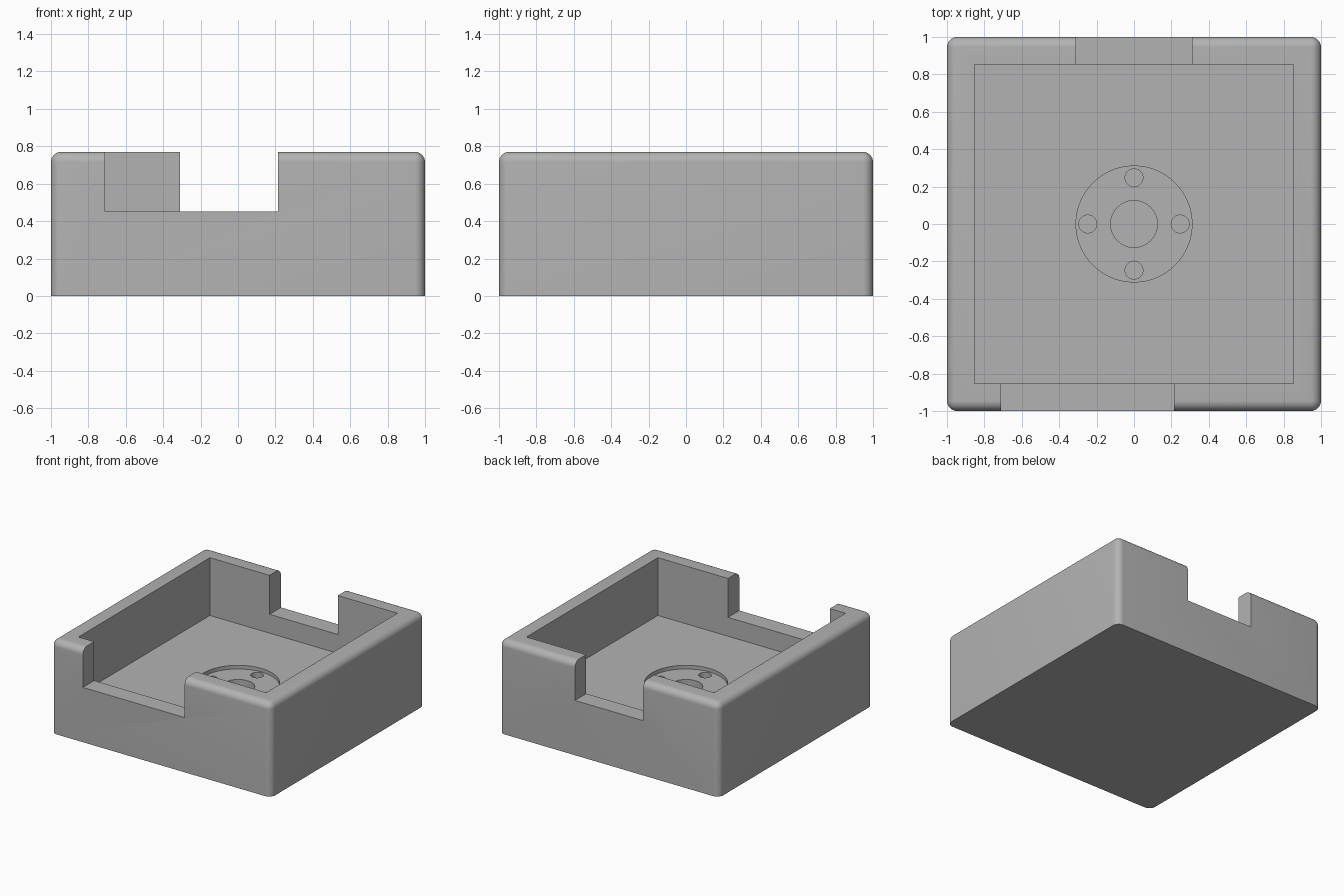
import bpy
import bmesh
import math
from mathutils import Matrix, Vector

cube = bpy.data.objects.get("Cube")
if cube:
    bpy.data.objects.remove(cube, do_unlink=True)

HEIGHT, INNER, FLOOR = 0.77, 0.853, 0.295
RECESS, HOLE_BOTTOM, SILL = 0.265, 0.2, 0.45
ABOVE = HEIGHT + 0.2

grey = bpy.data.materials.new("plain grey")
grey.use_nodes = True
colour = (0.45, 0.45, 0.45, 1)
grey.diffuse_color = colour
grey.node_tree.nodes["Principled BSDF"].inputs["Base Color"].default_value = colour


def add_object(name, bm):
    mesh = bpy.data.meshes.new(name)
    bm.to_mesh(mesh)
    bm.free()
    mesh.materials.append(grey)
    obj = bpy.data.objects.new(name, mesh)
    bpy.context.collection.objects.link(obj)
    return obj


def block(low, high):
    low, high = Vector(low), Vector(high)
    bm = bmesh.new()
    place = Matrix.Translation((low + high) / 2) @ Matrix.Diagonal((*(high - low), 1))
    bmesh.ops.create_cube(bm, size=1, matrix=place)
    return bm


def cylinder(x, y, radius, bottom, top, sides):
    bm = bmesh.new()
    bmesh.ops.create_cone(bm, cap_ends=True, segments=sides, radius1=radius,
                          radius2=radius, depth=top - bottom,
                          matrix=Matrix.Translation((x, y, (top + bottom) / 2)))
    return bm


def cut(target, bm):
    cutter = add_object("cutter", bm)
    cutter.hide_render = True
    mod = target.modifiers.new("cut", "BOOLEAN")
    mod.operation, mod.solver, mod.object = "DIFFERENCE", "EXACT", cutter
    bpy.context.view_layer.objects.active = target
    bpy.ops.object.modifier_apply(modifier=mod.name)
    bpy.data.objects.remove(cutter, do_unlink=True)


# Outer body: rounded everywhere except around the base
body = block((-1, -1, 0), (1, 1, HEIGHT))
rounded = [e for e in body.edges if max(v.co.z for v in e.verts) > 0.1]
bmesh.ops.bevel(body, geom=rounded, offset=0.055, offset_type="OFFSET",
                segments=8, profile=0.5, affect="EDGES")
tray = add_object("tray_body", body)

# Square cavity and the notches through the front and back walls
cut(tray, block((-INNER, -INNER, FLOOR), (INNER, INNER, ABOVE)))
cut(tray, block((-0.71, -1.2, SILL), (0.215, -0.7, ABOVE)))
cut(tray, block((-0.31, 0.7, SILL), (0.31, 1.2, ABOVE)))

# Round recess in the floor, with a centre hole and four screw holes
cut(tray, cylinder(0, 0, 0.31, RECESS, 0.4, 96))
cut(tray, cylinder(0, 0, 0.125, HOLE_BOTTOM, 0.4, 64))
for i in range(4):
    angle = i * math.pi / 2
    cut(tray, cylinder(0.247 * math.cos(angle), 0.247 * math.sin(angle),
                       0.048, HOLE_BOTTOM, 0.4, 32))

# Smooth shading with sharp edges kept
bpy.ops.object.select_all(action="DESELECT")
tray.select_set(True)
bpy.context.view_layer.objects.active = tray
bpy.ops.object.shade_smooth_by_angle(angle=math.radians(30))
